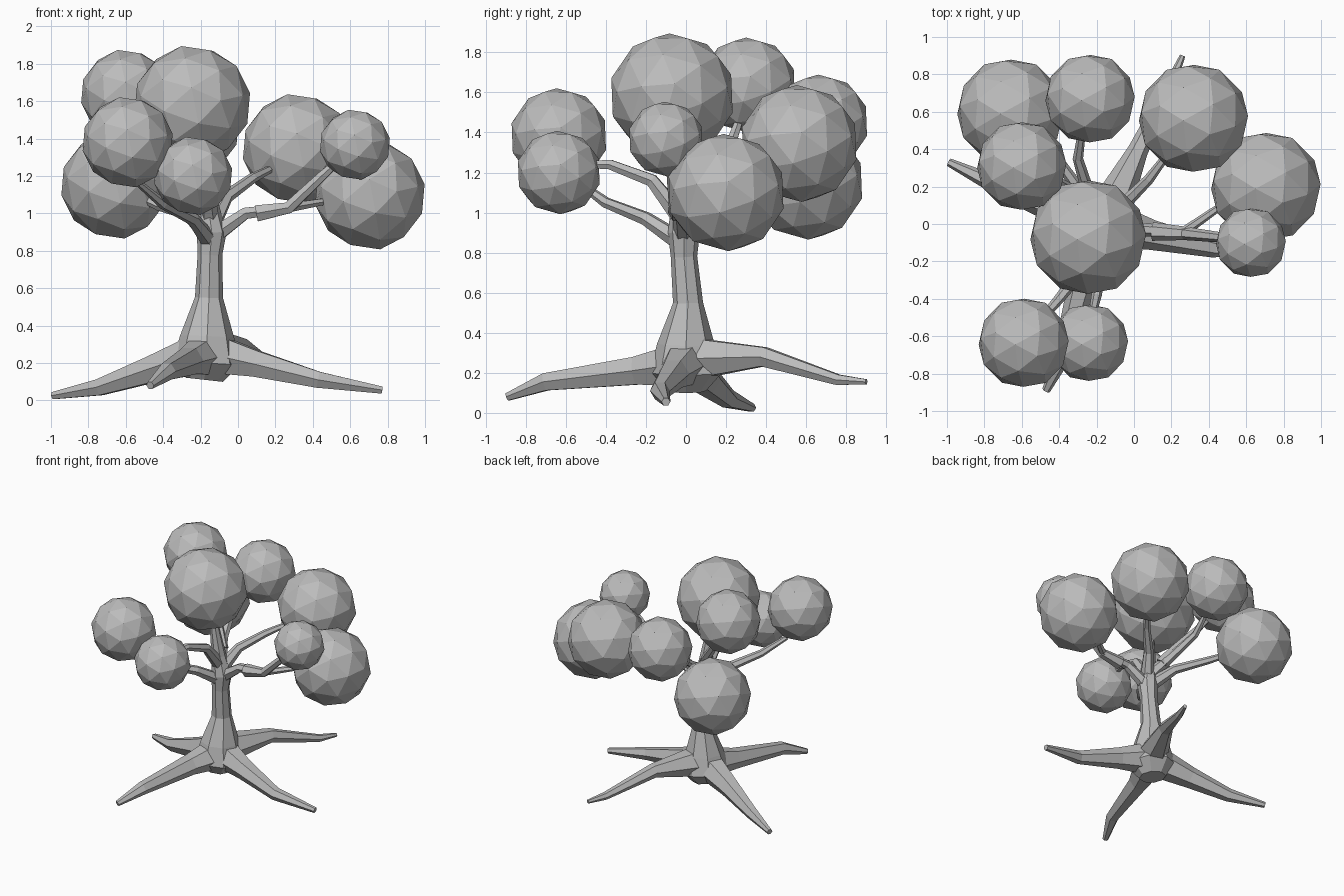
import bpy
import bmesh
from math import cos, sin, tau
from mathutils import Vector, Euler, Matrix

cube = bpy.data.objects.get("Cube")
if cube:
    bpy.data.objects.remove(cube, do_unlink=True)

# One plain grey for the whole tree
grey = bpy.data.materials.new("plain_grey")
grey.use_nodes = True
colour = (0.5, 0.5, 0.5, 1)
grey.diffuse_color = colour
shader = next(n for n in grey.node_tree.nodes if n.type == "BSDF_PRINCIPLED")
shader.inputs["Base Color"].default_value = colour


def finish(name, bm):
    """Turn a bmesh into a flat shaded object."""
    bmesh.ops.recalc_face_normals(bm, faces=bm.faces)
    mesh = bpy.data.meshes.new(name)
    bm.to_mesh(mesh)
    bm.free()
    mesh.materials.append(grey)
    obj = bpy.data.objects.new(name, mesh)
    bpy.context.collection.objects.link(obj)
    return obj


def limb(name, path, radii, sides=6):
    """Loft a faceted tube along a path with one radius per point."""
    points = [Vector(p) for p in path]
    span = points[-1] - points[0]
    steep = abs(span.z) > 0.8 * span.length
    reference = Vector((0, 1, 0)) if steep else Vector((0, 0, 1))
    bm = bmesh.new()
    rings = []
    for i, (point, radius) in enumerate(zip(points, radii)):
        before = points[max(i - 1, 0)]
        after = points[min(i + 1, len(points) - 1)]
        along = (after - before).normalized()
        side = along.cross(reference).normalized()
        up = side.cross(along)
        ring = []
        for k in range(sides):
            angle = tau * k / sides
            offset = side * cos(angle) + up * sin(angle)
            ring.append(bm.verts.new(point + offset * radius))
        rings.append(ring)
    for low, high in zip(rings, rings[1:]):
        for k in range(sides):
            n = (k + 1) % sides
            bm.faces.new((low[k], low[n], high[n], high[k]))
    bm.faces.new(rings[0])
    bm.faces.new(rings[-1])
    return finish(name, bm)


def foliage(name, centre, radius):
    """Faceted ball of leaves; every ball shares the same tilt."""
    bm = bmesh.new()
    tilt = Euler((0.35, 0.25, 0.2)).to_matrix().to_4x4()
    bmesh.ops.create_icosphere(bm, subdivisions=2, radius=radius,
                               matrix=Matrix.Translation(centre) @ tilt)
    return finish(name, bm)


# Trunk, flared where the roots leave it
limb("trunk",
     [(-.18, 0, .11), (-.17, 0, .2), (-.165, 0, .34), (-.155, .01, .55),
      (-.15, -.01, .78), (-.14, -.01, .9), (-.16, -.02, 1.05), (-.2, -.05, 1.4)],
     [.1, .18, .145, .075, .066, .08, .055, .025], sides=8)

# Roots spreading to four sides
root_radii = [.12, .08, .05, .022]
limb("root_right",
     [(-.2, .01, .25), (-.46, .1, .165), (-.74, .21, .07), (-.99, .33, .025)],
     root_radii)
limb("root_left",
     [(-.13, 0, .25), (.1, -.06, .195), (.43, -.13, .11), (.77, -.1, .055)],
     root_radii)
limb("root_front",
     [(-.18, -.03, .24), (-.26, -.25, .21), (-.38, -.7, .155), (-.47, -.89, .08)],
     root_radii)
limb("root_back",
     [(-.15, .03, .27), (.02, .39, .28), (.2, .76, .165), (.26, .9, .155)],
     [.12, .055, .03, .015])

# Branches reaching into the leaves
branch_radii = [.05, .036, .028, .018]
branches = {
    "branch_left_low":
        [(-.13, -.01, .88), (.04, -.03, 1.0), (.27, -.04, 1.03), (.5, .12, 1.07)],
    "branch_left_twig":
        [(.1, -.04, 1.0), (.27, -.05, 1.03), (.45, -.07, 1.2), (.56, -.09, 1.3)],
    "branch_back_left":
        [(-.13, .0, .96), (-.06, .1, 1.09), (.08, .24, 1.19), (.2, .4, 1.25)],
    "branch_front_low":
        [(-.15, -.02, .85), (-.24, -.2, .97), (-.4, -.4, 1.05), (-.53, -.55, 1.16)],
    "branch_front_high":
        [(-.15, -.03, .98), (-.17, -.17, 1.16), (-.2, -.38, 1.24), (-.23, -.52, 1.24)],
    "branch_back_right":
        [(-.17, .0, .9), (-.27, .15, 1.0), (-.42, .36, 1.04), (-.56, .5, 1.1)],
    "branch_back":
        [(-.16, .0, .98), (-.24, .15, 1.1), (-.3, .35, 1.22), (-.27, .55, 1.36)],
    "branch_back_twig":
        [(-.2, .08, 1.05), (-.28, .15, 1.18), (-.42, .23, 1.36), (-.52, .28, 1.5)],
}
for name, path in branches.items():
    limb(name, path, branch_radii)

# Leaf balls: centre and radius
leaves = {
    "foliage_crown": ((-.245, -.07, 1.585), .315),
    "foliage_right_low": ((-.66, .6, 1.15), .29),
    "foliage_back": ((-.235, .67, 1.45), .243),
    "foliage_right_high": ((-.6, .31, 1.635), .243),
    "foliage_back_left": ((.318, .565, 1.345), .297),
    "foliage_left_low": ((.705, .2, 1.1), .298),
    "foliage_left_small": ((.625, -.1, 1.367), .19),
    "foliage_front_right": ((-.59, -.635, 1.38), .245),
    "foliage_front_small": ((-.24, -.635, 1.2), .212),
}
for name, (centre, radius) in leaves.items():
    foliage(name, centre, radius)
